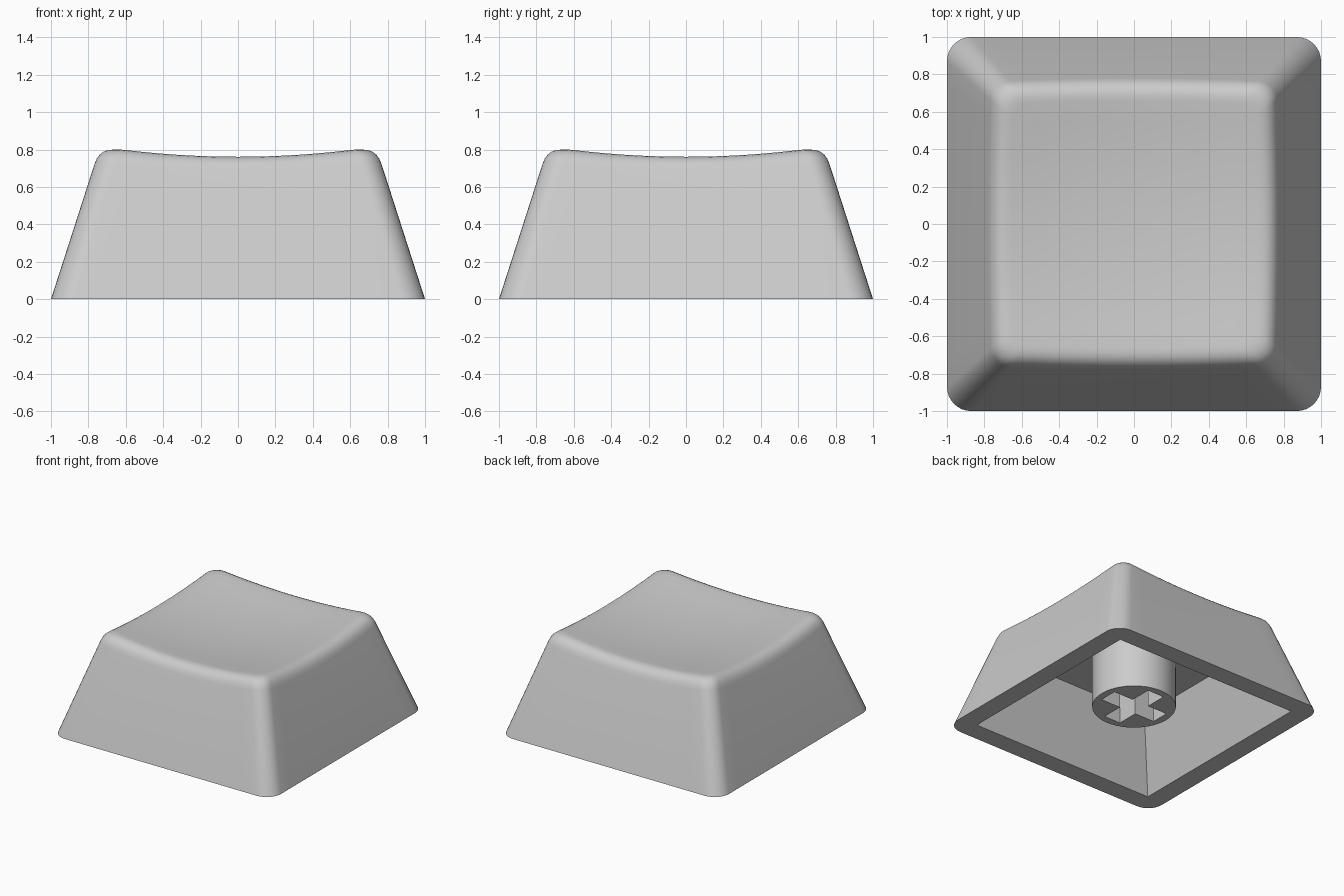
import bpy, bmesh, math
from mathutils import Vector

if "Cube" in bpy.data.objects:
    bpy.data.objects.remove(bpy.data.objects["Cube"])

grey = bpy.data.materials.new("grey plastic")
grey.diffuse_color = (0.6, 0.6, 0.6, 1)
grey.use_nodes = True
grey.node_tree.nodes["Principled BSDF"].inputs["Base Color"].default_value = grey.diffuse_color

EDGE, CORNER = 14, 8          # divisions per straight side and per corner
FILLET, ROUND_STEPS = 0.09, 6  # size and divisions of the rounded top rim


def outline(i, half, radius):
    """Point i on a rounded square, running counter-clockwise."""
    side, k = divmod(i, EDGE + CORNER)
    s = half - radius
    if k < EDGE:
        x, y = half, -s + 2 * s * k / EDGE
    else:
        a = math.pi / 2 * (k - EDGE) / CORNER
        x, y = s + radius * math.cos(a), s + radius * math.sin(a)
    for _ in range(side):
        x, y = -y, x
    return x, y


def dish(x, y):
    return 0.714 + 0.105 * (x * x + y * y)


def wall(i, z):
    """Point on the sloping outer wall at height z."""
    return Vector((*outline(i, 1 - 0.322 * z, 0.13 - 0.035 * z), z))


def finish(name, bm):
    bmesh.ops.recalc_face_normals(bm, faces=bm.faces)
    mesh = bpy.data.meshes.new(name)
    bm.to_mesh(mesh)
    bm.free()
    obj = bpy.data.objects.new(name, mesh)
    bpy.context.collection.objects.link(obj)
    mesh.materials.append(grey)
    return obj


def select(obj):
    bpy.ops.object.select_all(action='DESELECT')
    obj.select_set(True)
    bpy.context.view_layer.objects.active = obj


# Cap shell: each strip runs from the cavity ceiling, over the rim, to the dish
N = 4 * (EDGE + CORNER)
SCALES = [0.85, 0.7, 0.55, 0.4, 0.25, 0.1]
strips = []
for i in range(N):
    strip = [Vector((*outline(i, 0.64, 0), 0.55)),
             Vector((*outline(i, 0.84, 0), 0)), wall(i, 0)]
    z = 0.77
    for _ in range(8):
        p = wall(i, z)
        z = dish(p.x, p.y)
    edge, low = wall(i, z), wall(i, z - FILLET)
    x, y = outline(i, 1 - 0.322 * z - FILLET, 0.08)
    top = Vector((x, y, dish(x, y)))
    for j in range(ROUND_STEPS + 1):
        t = j / ROUND_STEPS
        strip.append(low * (1 - t) ** 2 + edge * 2 * t * (1 - t) + top * t * t)
    for s in SCALES:
        strip.append(Vector((x * s, y * s, dish(x * s, y * s))))
    strips.append(strip)

bm = bmesh.new()
grid = [[bm.verts.new(p) for p in strip] for strip in strips]
centre = bm.verts.new((0, 0, dish(0, 0)))
for i in range(N):
    a, b = grid[i], grid[(i + 1) % N]
    for j in range(len(a) - 1):
        bm.faces.new((a[j], b[j], b[j + 1], a[j + 1]))
    bm.faces.new((a[-1], b[-1], centre))
bm.faces.new([strip[0] for strip in grid])
bmesh.ops.remove_doubles(bm, verts=bm.verts, dist=1e-5)
cap = finish("cap_shell", bm)

# Stem: round post hanging from the cavity ceiling
bm = bmesh.new()
bmesh.ops.create_cone(bm, cap_ends=True, segments=48, radius1=0.315, radius2=0.315, depth=0.46)
bmesh.ops.translate(bm, verts=bm.verts, vec=(0, 0, 0.33))
stem = finish("stem", bm)

# Cross-shaped socket cut up into the stem
L, W = 0.255, 0.075
bm = bmesh.new()
quarter = [(L, -W), (L, W), (W, W)]
loop = []
for q in range(4):
    for x, y in quarter:
        for _ in range(q):
            x, y = -y, x
        loop.append(bm.verts.new((x, y, 0)))
face = bm.faces.new(loop)
new = bmesh.ops.extrude_face_region(bm, geom=[face])["geom"]
bmesh.ops.translate(bm, verts=[v for v in new if isinstance(v, bmesh.types.BMVert)], vec=(0, 0, 0.5))
cutter = finish("socket_cutter", bm)
cutter.hide_render = True

mod = stem.modifiers.new("socket", 'BOOLEAN')
mod.operation, mod.solver, mod.object = 'DIFFERENCE', 'EXACT', cutter
select(stem)
bpy.ops.object.modifier_apply(modifier=mod.name)
bpy.data.objects.remove(cutter)

# Smooth curved surfaces, keep hard edges
for obj in (cap, stem):
    select(obj)
    bpy.ops.object.shade_smooth_by_angle(angle=math.radians(30))
